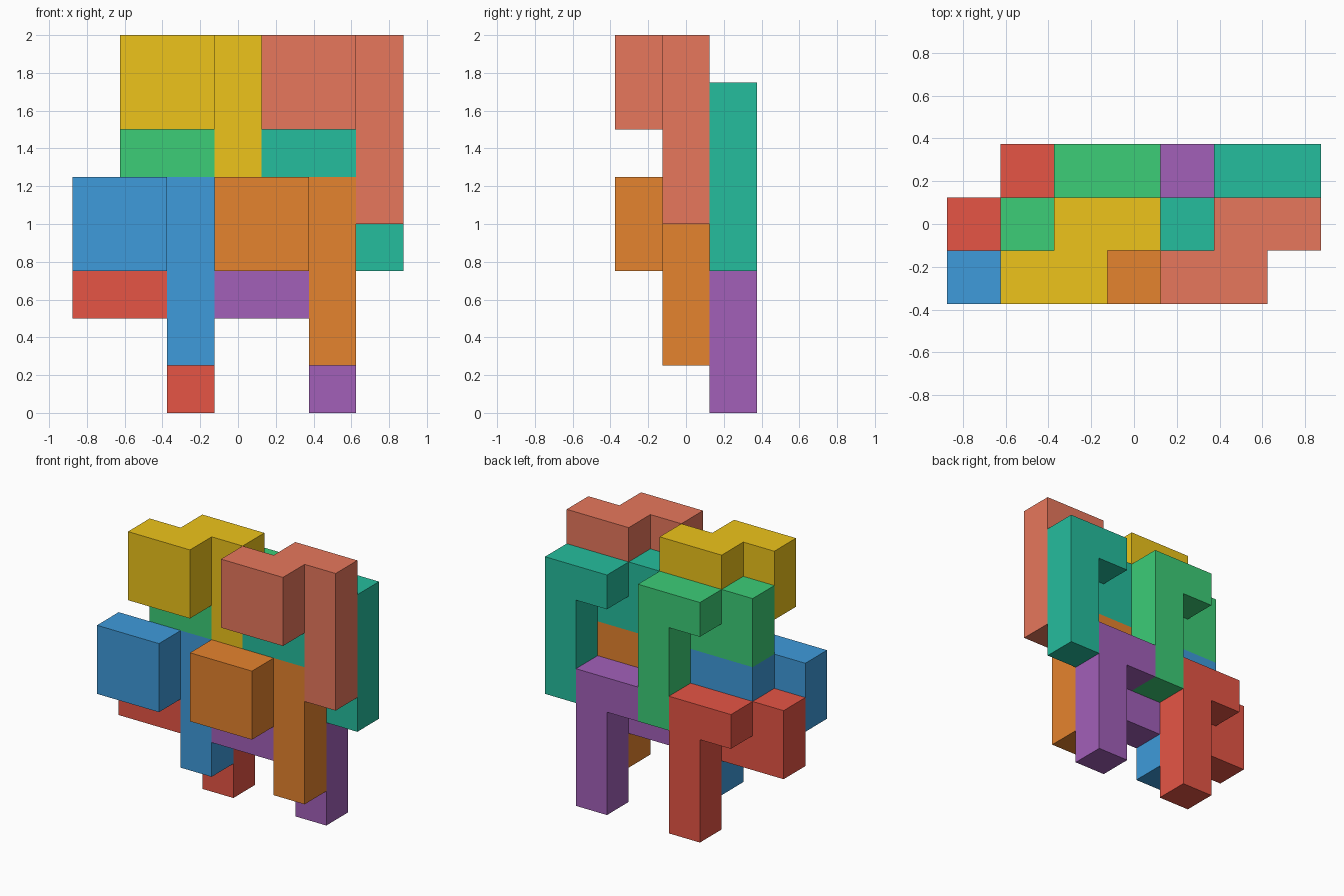
import bpy, bmesh
from mathutils import Vector

if "Cube" in bpy.data.objects:
    bpy.data.objects.remove(bpy.data.objects["Cube"])

U = 0.25  # edge of one cube cell

# One interlocking piece in cells: front block, tall leg behind it, bridging arm
BLOCK = [(x, 0, z) for x in (0, 1) for z in (2, 3)]
LEG = [(2, 1, z) for z in range(4)]
ARM = [(1, 1, 3)]
CELLS = set(BLOCK + LEG + ARM)


def linear(hex_colour):
    """Display colour to linear RGBA."""
    vals = [int(hex_colour[i:i + 2], 16) / 255 for i in (0, 2, 4)]
    return [v / 12.92 if v <= 0.04045 else ((v + 0.055) / 1.055) ** 2.4 for v in vals] + [1]


def piece_mesh(name):
    """Skin only the exposed cell sides, then merge coplanar faces."""
    bm = bmesh.new()
    for cell in CELLS:
        for axis in range(3):
            for side in (0, 1):
                step = Vector((0, 0, 0))
                step[axis] = 1 if side else -1
                if tuple(int(c + s) for c, s in zip(cell, step)) in CELLS:
                    continue
                corners = []
                for a, b in ((0, 0), (1, 0), (1, 1), (0, 1)):
                    p = Vector(cell)
                    p[axis] += side
                    p[(axis + 1) % 3] += a
                    p[(axis + 2) % 3] += b
                    corners.append(bm.verts.new(p * U))
                bm.faces.new(corners if side else corners[::-1])
    bmesh.ops.remove_doubles(bm, verts=bm.verts[:], dist=1e-4)
    bmesh.ops.dissolve_limit(bm, angle_limit=0.01, verts=bm.verts[:], edges=bm.edges[:])
    mesh = bpy.data.meshes.new(name)
    bm.to_mesh(mesh)
    bm.free()
    return mesh


def add_piece(name, location, colour):
    mesh = piece_mesh(name)
    mat = bpy.data.materials.new(name + "_colour")
    mat.diffuse_color = linear(colour)
    mat.use_nodes = True
    mat.node_tree.nodes["Principled BSDF"].inputs["Base Color"].default_value = mat.diffuse_color
    mesh.materials.append(mat)
    obj = bpy.data.objects.new(name, mesh)
    obj.location = location
    bpy.context.collection.objects.link(obj)


# Two tiers, each with a left and right pair; the back piece nests behind and below
TIERS = [
    ("lower", -0.875, 0.25, (("3E9BDB", "E65545"), ("E5832E", "A260B9"))),
    ("upper", -0.625, 1.0, (("EDC41B", "3CCD77"), ("E7775C", "25BD9D"))),
]
for tier, x0, z0, pairs in TIERS:
    for i, (front, back) in enumerate(pairs):
        side = ("left", "right")[i]
        x = x0 + i * 3 * U
        add_piece(f"{tier}_{side}_front_piece", (x, -0.375, z0), front)
        add_piece(f"{tier}_{side}_back_piece", (x, -0.125, z0 - U), back)
